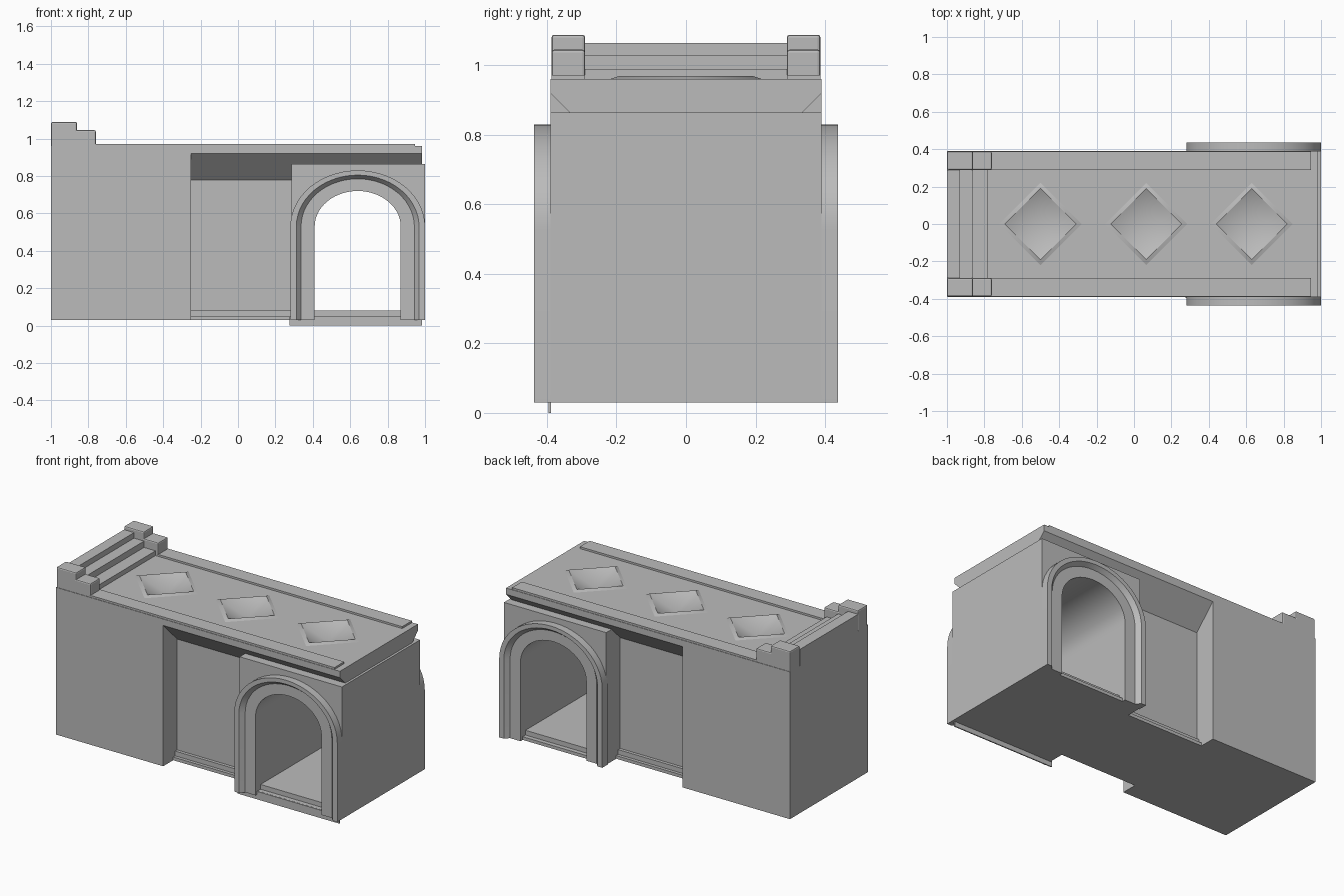
import bpy, bmesh, math

cube = bpy.data.objects.get("Cube")
if cube:
    bpy.data.objects.remove(cube, do_unlink=True)

stone = bpy.data.materials.new("grey_stone")
stone.use_nodes = True
GREY = (0.5, 0.5, 0.5, 1)
stone.diffuse_color = GREY
stone.node_tree.nodes["Principled BSDF"].inputs["Base Color"].default_value = GREY


def finish(name, bm, smooth=None, bevel=0):
    bmesh.ops.recalc_face_normals(bm, faces=bm.faces)
    mesh = bpy.data.meshes.new(name)
    bm.to_mesh(mesh)
    bm.free()
    mesh.materials.append(stone)
    ob = bpy.data.objects.new(name, mesh)
    bpy.context.collection.objects.link(ob)
    bpy.ops.object.select_all(action='DESELECT')
    ob.select_set(True)
    bpy.context.view_layer.objects.active = ob
    if bevel:
        mod = ob.modifiers.new("soft_edges", 'BEVEL')
        mod.width, mod.segments = bevel, 2
    if smooth:
        bpy.ops.object.shade_smooth_by_angle(angle=math.radians(smooth))
    return ob


def loft(name, rings, loop=False, caps=True, smooth=None, bevel=0):
    """Skin closed rings of points; loop joins the last ring to the first."""
    bm = bmesh.new()
    rows = [[bm.verts.new(p) for p in ring] for ring in rings]
    n = len(rows[0])
    for a, b in zip(rows, rows[1:] + rows[:1] if loop else rows[1:]):
        for i in range(n):
            j = (i + 1) % n
            bm.faces.new((a[i], a[j], b[j], b[i]))
    if caps:
        bm.faces.new(rows[0])
        bm.faces.new(rows[-1])
    return finish(name, bm, smooth, bevel)


def box(name, x, y, z, bevel=0):
    ring = lambda h: [(x[0], y[0], h), (x[1], y[0], h), (x[1], y[1], h), (x[0], y[1], h)]
    return loft(name, [ring(z[0]), ring(z[1])], bevel=bevel)


def extrude_x(name, profile, x0, x1):
    return loft(name, [[(x, y, z) for y, z in profile] for x in (x0, x1)])


MID, SPRING, BASE = 0.64, 0.53, 0.03


def arch(half, top, steps=28):
    """Points of an arch from left foot to right foot, as (x, z)."""
    curve = [(MID - half * math.cos(math.pi * i / steps),
              SPRING + (top - SPRING) * math.sin(math.pi * i / steps)) for i in range(steps + 1)]
    return [(MID - half, BASE)] + curve + [(MID + half, BASE)]


# Solid end block and recessed middle wall with stepped plinth
box("end_block", (-1, -0.25), (-0.39, 0.39), (BASE, 0.96))
box("middle_wall", (-0.25, 0.285), (-0.25, 0.25), (BASE, 0.80))
box("plinth_upper", (-0.25, 0.285), (-0.27, 0.27), (BASE, 0.08))
box("plinth_lower", (-0.25, 0.285), (-0.29, 0.29), (BASE, 0.05))

# Deck with sloping undersides
side = [(0.25, 0.78), (0.39, 0.92), (0.39, 0.96)]
deck = extrude_x("deck", side + [(-y, z) for y, z in reversed(side)], -0.25, 0.985)

# Arched block, a tunnel open from front to back
outline = [(0.285, BASE), (0.285, 0.865), (1, 0.865), (1, BASE)] + arch(0.23, 0.72)[::-1]
block = loft("arch_block", [[(x, y, z) for x, z in outline] for y in (-0.39, 0.39)], smooth=30)
box("tunnel_floor", (0.29, 0.98), (-0.36, 0.36), (BASE, 0.08))
box("tunnel_step", (0.285, 0.98), (-0.388, 0.388), (BASE, 0.05))
box("front_threshold", (0.275, 0.985), (-0.396, -0.389), (0, 0.05))

# Stepped arch surrounds, front and back
section = [(0.36, 0.83, 0.38), (0.36, 0.83, 0.437), (0.328, 0.805, 0.437),
           (0.303, 0.785, 0.41), (0.23, 0.72, 0.41), (0.23, 0.72, 0.38)]
for label, s in (("front", -1), ("back", 1)):
    bm = bmesh.new()
    rows = [[bm.verts.new((x, s * y, z)) for x, z in arch(h, t)] for h, t, y in section]
    for a, b in zip(rows, rows[1:] + rows[:1]):
        for i in range(len(a) - 1):
            bm.faces.new((a[i], a[i + 1], b[i + 1], b[i]))
    for end in (0, -1):
        bm.faces.new([r[end] for r in rows])
    finish(label + "_arch_surround", bm, smooth=30)

    # Edge rail and stepped pedestals on the same side
    span = sorted((s * 0.29, s * 0.387))
    box(label + "_rail", (-0.77, 0.945), span, (0.95, 0.972))
    box(label + "_pedestal_high", (-1, -0.86), span, (0.95, 1.088), bevel=0.008)
    box(label + "_pedestal_low", (-0.88, -0.76), span, (0.95, 1.045), bevel=0.008)

# Steps between the pedestals
for i, (x, z) in enumerate([(-0.93, 1.065), (-0.86, 1.03), (-0.78, 0.99)]):
    box("step_%d" % (i + 1), (-1 if i == 0 else -0.94 + 0.07 * (i - 1), x), (-0.29, 0.29), (0.95, z))


# Diamond hollows with raised rims
def diamond(cx, r, z):
    return [(cx + r, 0, z), (cx, r, z), (cx - r, 0, z), (cx, -r, z)]


for i, cx in enumerate((-0.5, 0.065, 0.63)):
    cutter = loft("diamond_cutter", [diamond(cx, 0.19, 0.88), diamond(cx, 0.19, 1.0)])
    for target in (deck, bpy.data.objects["end_block"]):
        bpy.context.view_layer.objects.active = target
        mod = target.modifiers.new("hollow", 'BOOLEAN')
        mod.operation, mod.solver, mod.object = 'DIFFERENCE', 'EXACT', cutter
        bpy.ops.object.modifier_apply(modifier=mod.name)
    bpy.data.objects.remove(cutter, do_unlink=True)
    bm = bmesh.new()
    rows = [[bm.verts.new(p) for p in diamond(cx, r, z)]
            for r, z in ((0.18, 0.885), (0.235, 0.955), (0.19, 0.97), (0.18, 0.965))]
    tip = bm.verts.new((cx, 0, 0.90))
    for a, b in zip(rows[1:], rows[2:]):
        for k in range(4):
            bm.faces.new((a[k], a[k - 1], b[k - 1], b[k]))
    for k in range(4):
        bm.faces.new((rows[-1][k], rows[-1][k - 1], tip))
    for v in rows[0]:
        bm.verts.remove(v)
    finish("diamond_hollow_%d" % (i + 1), bm, smooth=60)
